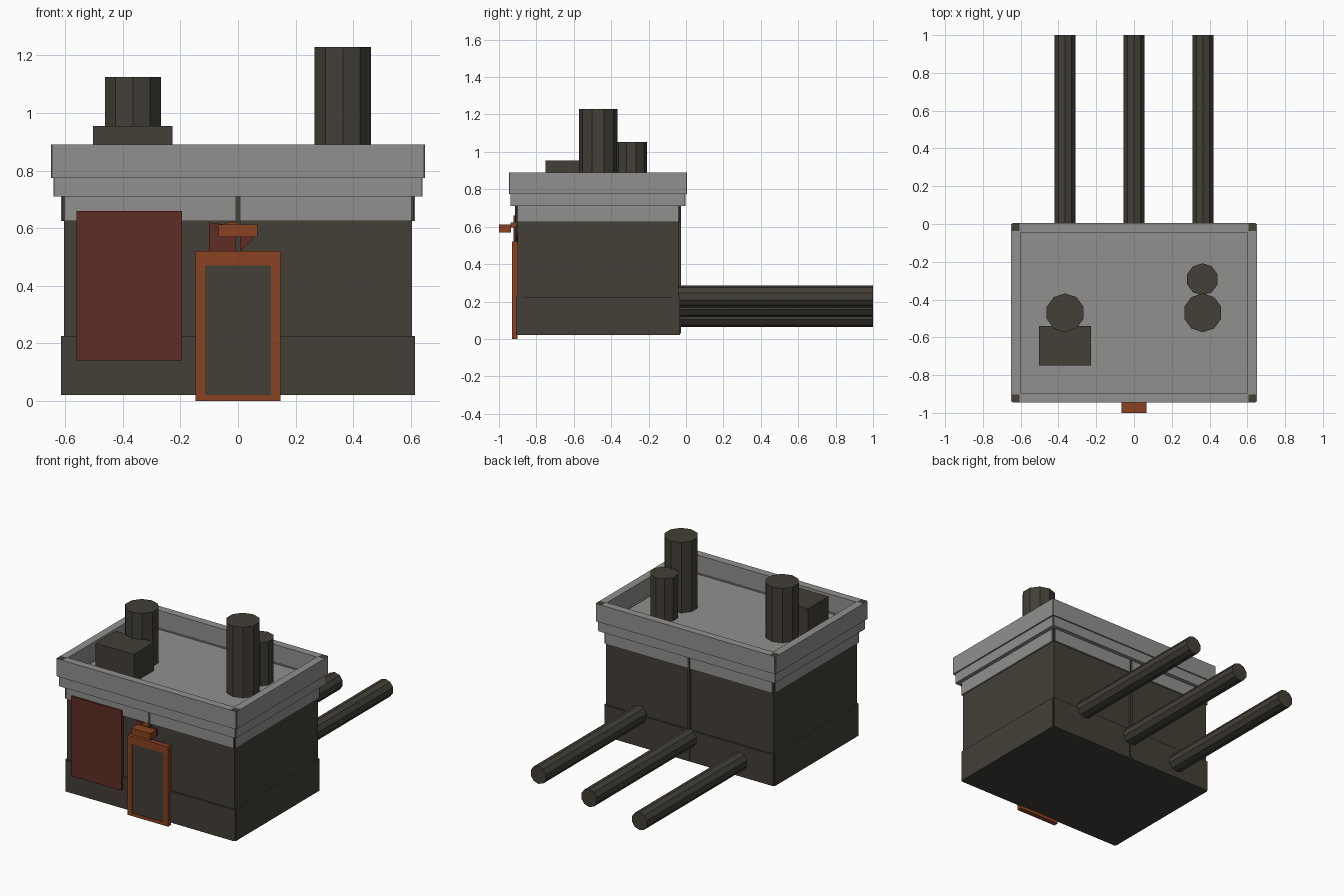
import bpy, bmesh, math
from mathutils import Matrix, Vector

if "Cube" in bpy.data.objects:
    bpy.data.objects.remove(bpy.data.objects["Cube"])


def material(name, rgb):
    m = bpy.data.materials.new(name)
    m.diffuse_color = (*rgb, 1)
    m.use_nodes = True
    m.node_tree.nodes["Principled BSDF"].inputs["Base Color"].default_value = m.diffuse_color
    return m


DARK = material("dark_stone", (0.056, 0.049, 0.038))
GREY = material("pale_concrete", (0.285, 0.28, 0.268))
RUST = material("rust_orange", (0.25, 0.055, 0.016))
RED = material("dark_red", (0.112, 0.026, 0.018))

CY = -0.47  # middle of the building in y


def finish(name, bm, mat):
    bmesh.ops.recalc_face_normals(bm, faces=bm.faces)
    me = bpy.data.meshes.new(name)
    bm.to_mesh(me)
    bm.free()
    me.materials.append(mat)
    ob = bpy.data.objects.new(name, me)
    bpy.context.collection.objects.link(ob)
    return ob


def add_box(bm, x0, x1, y0, y1, z0, z1):
    size = Matrix.Diagonal((x1 - x0, y1 - y0, z1 - z0, 1))
    mid = Matrix.Translation(((x0 + x1) / 2, (y0 + y1) / 2, (z0 + z1) / 2))
    bmesh.ops.create_cube(bm, size=1, matrix=mid @ size)


def boxes(name, mat, *dims):
    bm = bmesh.new()
    for d in dims:
        add_box(bm, *d)
    return finish(name, bm, mat)


def prism(name, mat, start, end, r, n=10):
    # ten-sided cylinder between two points, a corner pointing along local y
    a, b = Vector(start), Vector(end)
    axis = (b - a).normalized()
    u = Vector((1, 0, 0))
    v = axis.cross(u)
    bm = bmesh.new()
    rings = []
    for p in (a, b):
        ring = []
        for i in range(n):
            t = math.pi / 2 + 2 * math.pi * i / n
            ring.append(bm.verts.new(p + r * (math.cos(t) * u + math.sin(t) * v)))
        rings.append(ring)
        bm.faces.new(ring)
    for i in range(n):
        j = (i + 1) % n
        bm.faces.new((rings[0][i], rings[0][j], rings[1][j], rings[1][i]))
    return finish(name, bm, mat)


def tier(name, mat, hx, hy, z0, z1, gap, post=0.04, thick=0.05):
    # four wall slabs with notched corners, and a dark post in every corner
    walls, posts = [], []
    for s in (-1, 1):
        ya, yb = sorted((CY + s * hy, CY + s * (hy - thick)))
        walls.append((-hx + gap, hx - gap, ya, yb, z0, z1))
        xa, xb = sorted((s * hx, s * (hx - thick)))
        walls.append((xa, xb, CY - hy + gap, CY + hy - gap, z0, z1))
        for t in (-1, 1):
            px0, px1 = sorted((s * (hx - 0.003), s * (hx - 0.003 - post)))
            py0, py1 = sorted((CY + t * (hy - 0.003), CY + t * (hy - 0.003 - post)))
            posts.append((px0, px1, py0, py1, z0 + 0.001, z1 + 0.001))
    boxes(name, mat, *walls)
    boxes(name + "_corner_posts", DARK, *posts)


# main body and plinth
boxes("body", DARK, (-0.605, 0.605, CY - 0.43, CY + 0.43, 0.022, 0.76))
tier("plinth", DARK, 0.615, 0.439, 0.02, 0.225, 0.008)
boxes("underside", DARK, (-0.607, 0.607, CY - 0.432, CY + 0.432, 0.02, 0.03))

# pale band below the roof and stepped parapet
tier("upper_band", GREY, 0.615, 0.441, 0.625, 0.71, 0.014)
tier("parapet_lower", GREY, 0.64, 0.467, 0.71, 0.775, 0.005)
tier("parapet_upper", GREY, 0.65, 0.476, 0.775, 0.89, 0.006)
boxes("roof", GREY, (-0.61, 0.61, CY - 0.437, CY + 0.437, 0.74, 0.77))

# thin dark joint strips in the middle of front and back
boxes("joint_strips", DARK,
      (-0.008, 0.008, CY - 0.444, CY - 0.42, 0.03, 0.71),
      (-0.008, 0.008, CY + 0.42, CY + 0.444, 0.03, 0.71))

# chimneys and roof box
prism("left_chimney", DARK, (-0.365, CY, 0.765), (-0.365, CY, 1.125), 0.1025)
prism("tall_chimney", DARK, (0.364, CY, 0.765), (0.364, CY, 1.23), 0.1025)
prism("short_chimney", DARK, (0.362, -0.293, 0.765), (0.362, -0.293, 1.053), 0.085)
boxes("roof_box", DARK, (-0.503, -0.227, -0.75, -0.54, 0.765, 0.955))

# three rear pipes, each a little higher
for i in range(3):
    x, z = 0.365 * (i - 1), 0.121 + 0.053 * i
    prism(f"rear_pipe_{i + 1}", DARK, (x, -0.06, z), (x, 1.0, z), 0.0577)

# door frame and door leaf
boxes("door_frame", RUST,
      (-0.147, -0.115, -0.93, -0.9, 0, 0.52),
      (0.115, 0.147, -0.93, -0.9, 0, 0.52),
      (-0.115, 0.115, -0.93, -0.9, 0.47, 0.52),
      (-0.115, 0.115, -0.93, -0.9, 0, 0.02))
boxes("door_leaf", DARK, (-0.115, 0.115, -0.925, -0.9, 0.02, 0.47))

# lamp over the door with its mount and red backing plate
boxes("door_lamp", RUST, (-0.067, 0.067, -1.0, -0.935, 0.57, 0.613))
boxes("lamp_mount", RUST, (-0.04, 0.0, -0.937, -0.9, 0.595, 0.622))
bm = bmesh.new()
plate = [bm.verts.new((x, -0.906, z)) for x, z in
         ((-0.1, 0.52), (0.01, 0.52), (0.05, 0.56), (0.05, 0.6), (-0.1, 0.62))]
face = bm.faces.new(plate)
out = bmesh.ops.extrude_face_region(bm, geom=[face])
bmesh.ops.translate(bm, vec=(0, 0.008, 0),
                    verts=[g for g in out["geom"] if isinstance(g, bmesh.types.BMVert)])
finish("lamp_backing", bm, RED)

# red wall panel
boxes("wall_panel", RED, (-0.56, -0.195, -0.923, -0.9, 0.14, 0.66))
